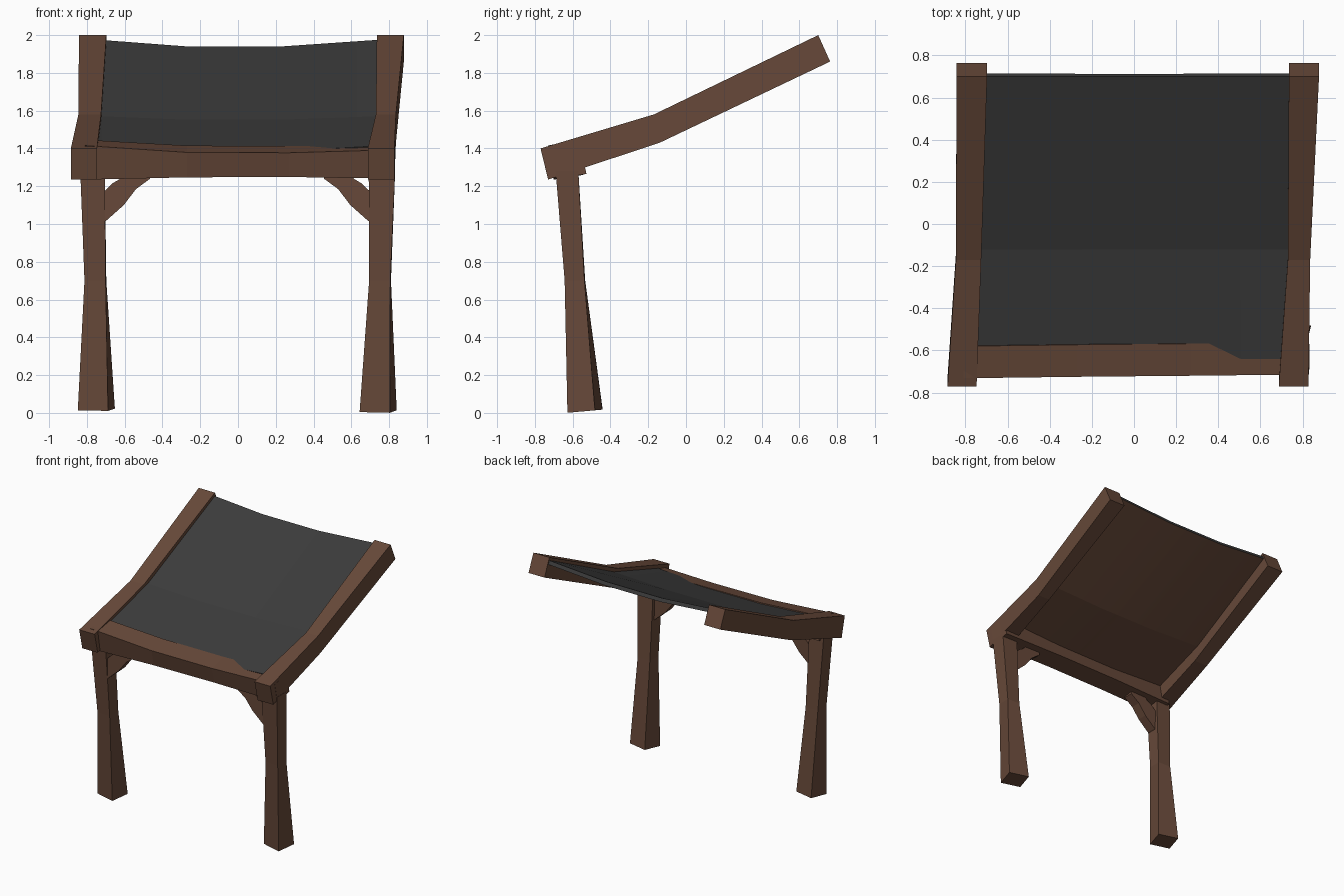
import bpy, bmesh, math

if "Cube" in bpy.data.objects:
    bpy.data.objects.remove(bpy.data.objects["Cube"])


def material(name, rgb):
    m = bpy.data.materials.new(name)
    m.diffuse_color = (*rgb, 1)
    m.use_nodes = True
    m.node_tree.nodes["Principled BSDF"].inputs["Base Color"].default_value = m.diffuse_color
    return m


WOOD = material("brown wood", (0.135, 0.066, 0.041))
SLATE = material("dark grey roofing", (0.045, 0.045, 0.045))


def mesh_object(name, verts, faces, mats):
    bm = bmesh.new()
    vs = [bm.verts.new(v) for v in verts]
    for f in faces:
        bm.faces.new([vs[i] for i in f])
    bmesh.ops.recalc_face_normals(bm, faces=bm.faces)
    me = bpy.data.meshes.new(name)
    bm.to_mesh(me)
    bm.free()
    for m in mats:
        me.materials.append(m)
    ob = bpy.data.objects.new(name, me)
    bpy.context.collection.objects.link(ob)
    return ob


def loft(name, rings):
    """Skin a list of equal-sized rings and cap both ends."""
    n = len(rings[0])
    verts = [v for r in rings for v in r]
    faces = [list(range(n)), list(range(len(verts) - n, len(verts)))]
    for k in range(len(rings) - 1):
        for i in range(n):
            j = (i + 1) % n
            faces.append([k * n + i, k * n + j, (k + 1) * n + j, (k + 1) * n + i])
    return mesh_object(name, verts, faces, [WOOD])


def post_ring(cx, cy, z, w, d, deg=0, slope=0):
    c, s = math.cos(math.radians(deg)), math.sin(math.radians(deg))
    ring = []
    for u, v in ((-1, -1), (1, -1), (1, 1), (-1, 1)):
        x, y = u * w / 2, v * d / 2
        dy = x * s + y * c
        ring.append((cx + x * c - y * s, cy + dy, z + slope * dy))
    return ring


# Posts: waisted in the middle, twisted at the foot
loft("left_post", [post_ring(-0.75, -0.535, 0.018, 0.165, 0.15, -14, 0.08),
                   post_ring(-0.755, -0.588, 0.70, 0.112, 0.105, -2),
                   post_ring(-0.77, -0.63, 1.28, 0.13, 0.12)])
loft("right_post", [post_ring(0.742, -0.535, 0.009, 0.165, 0.15, -14, 0.09),
                    post_ring(0.752, -0.588, 0.70, 0.112, 0.105, -2),
                    post_ring(0.762, -0.63, 1.28, 0.14, 0.12)])

# Rafters: side profile (top y, top z, bottom y, bottom z) at front, bend, back
PROFILE = [(-0.77, 1.40, -0.73, 1.235), (-0.17, 1.58, -0.14, 1.43), (0.70, 2.0, 0.763, 1.86)]
for name, spans in (("left_rafter", [(-0.885, -0.747), (-0.845, -0.725), (-0.842, -0.697)]),
                    ("right_rafter", [(0.687, 0.828), (0.73, 0.836), (0.735, 0.878)])):
    loft(name, [[(a, yt, zt), (b, yt, zt), (b, yb, zb), (a, yb, zb)]
                for (yt, zt, yb, zb), (a, b) in zip(PROFILE, spans)])

# Front beam: sagging, tilted along the roof slope
beam = []
for x, dy, front, back, low in ((-0.81, 0, 1.415, 1.446, 1.235), (-0.27, 0.007, 1.379, 1.415, 1.247),
                                (0.27, 0.012, 1.377, 1.412, 1.249), (0.83, 0.018, 1.393, 1.425, 1.24)):
    beam.append([(x, -0.732 + dy, front), (x, -0.58 + dy, back),
                 (x, -0.545 + dy, low + 0.025), (x, -0.70 + dy, low)])
loft("front_beam", beam)

# Curved corner braces, mirrored
BRACE = [(0.72, 1.00), (0.69, 1.02), (0.60, 1.10), (0.535, 1.185), (0.46, 1.24),
         (0.46, 1.27), (0.59, 1.27), (0.62, 1.238), (0.66, 1.215), (0.69, 1.185), (0.72, 1.16)]
for name, s in (("left_brace", -1), ("right_brace", 1)):
    loft(name, [[(s * x - 0.005, y, z) for x, z in BRACE] for y in (-0.665, -0.585)])

# Roof sheet: sagging grid, dark on top and brown underneath
XS = (-0.76, -0.27, 0.23, 0.77)
ROWS = ((-0.64, 1.415, 0.03), (-0.12, 1.572, 0.02), (0.70, 1.977, 0.037))
verts = [(x, y, z - (sag if 0 < i < 3 else 0)) for y, z, sag in ROWS for i, x in enumerate(XS)]
faces = [[r * 4 + i, r * 4 + i + 1, r * 4 + i + 5, r * 4 + i + 4] for r in range(2) for i in range(3)]
roof = mesh_object("roof_sheet", verts, faces, [SLATE, WOOD])
if roof.data.polygons[0].normal.z < 0:
    roof.data.flip_normals()
solid = roof.modifiers.new("thickness", 'SOLIDIFY')
solid.thickness = 0.03
solid.offset = -1
solid.material_offset = 1
bpy.context.view_layer.objects.active = roof
roof.select_set(True)
bpy.ops.object.modifier_apply(modifier=solid.name)
bpy.ops.object.shade_smooth_by_angle(angle=math.radians(7.5))
